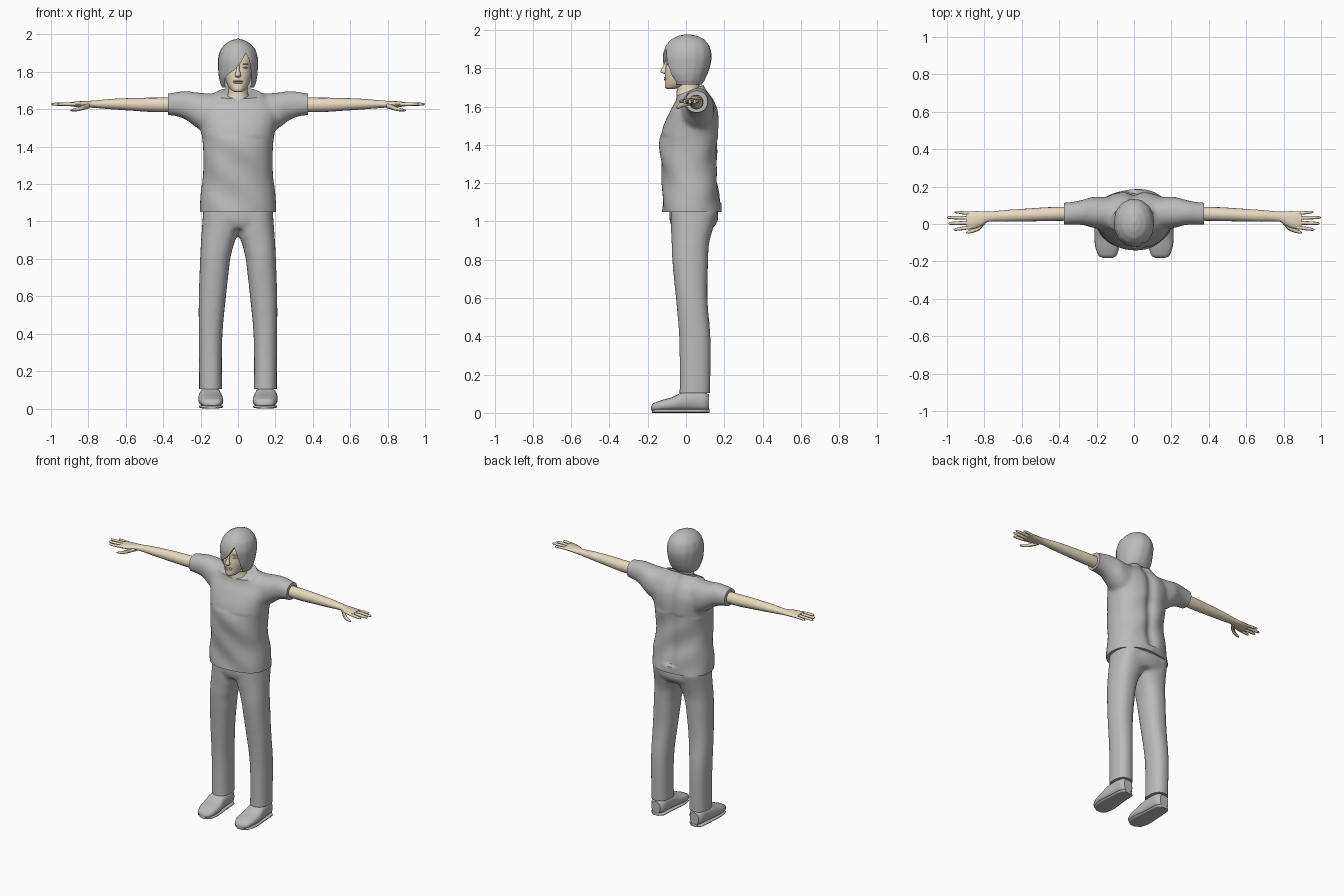
import bpy, bmesh, math
from mathutils import Vector

if "Cube" in bpy.data.objects:
    bpy.data.objects.remove(bpy.data.objects["Cube"])


def material(name, rgb):
    m = bpy.data.materials.new(name)
    m.diffuse_color = (*rgb, 1)
    m.use_nodes = True
    m.node_tree.nodes["Principled BSDF"].inputs["Base Color"].default_value = m.diffuse_color
    return m


GREY = material("cloth grey", (0.5, 0.5, 0.5))
SKIN = material("skin beige", (0.80, 0.70, 0.53))


def spline(rows, steps):
    """Smoothly interpolate section rows."""
    out = []
    for i in range(len(rows) - 1):
        p0, p1, p2, p3 = (rows[max(0, min(len(rows) - 1, i + k))] for k in (-1, 0, 1, 2))
        for s in range(steps):
            t = s / steps
            row = [b + 0.5 * t * (c - a + t * (2*a - 5*b + 4*c - d + t * (3*(b - c) + d - a)))
                   for a, b, c, d in zip(p0, p1, p2, p3)]
            row[0] = p1[0] + t * (p2[0] - p1[0])
            out.append(row)
    return out + [rows[-1]]


def loft(bm, rows, axis, n=24, power=2.0, steps=3, mirror=False):
    """Rows are (position, a_min, a_max, b_min, b_max) along the axis."""
    for sx in ((1, -1) if mirror else (1,)):
        rings = []
        for t, a0, a1, b0, b1 in spline(rows, steps):
            ring = []
            for i in range(n):
                an = 2 * math.pi * i / n
                c, s = math.cos(an), math.sin(an)
                a = (a0 + a1) / 2 + (a1 - a0) / 2 * math.copysign(abs(c) ** (2 / power), c)
                b = (b0 + b1) / 2 + (b1 - b0) / 2 * math.copysign(abs(s) ** (2 / power), s)
                x, y, z = {"x": (t, a, b), "y": (a, t, b), "z": (a, b, t)}[axis]
                ring.append(bm.verts.new((sx * x, y, z)))
            rings.append(ring)
        for r, q in zip(rings, rings[1:]):
            for i in range(n):
                j = (i + 1) % n
                bm.faces.new((r[i], r[j], q[j], q[i]))
        bm.faces.new(rings[0])
        bm.faces.new(rings[-1])


def sym(rows):
    return [(z, -w, w, y0, y1) for z, w, y0, y1 in rows]


def make(bm, name, mat, angle=50):
    bmesh.ops.recalc_face_normals(bm, faces=bm.faces)
    me = bpy.data.meshes.new(name)
    bm.to_mesh(me)
    bm.free()
    ob = bpy.data.objects.new(name, me)
    bpy.context.collection.objects.link(ob)
    me.materials.append(mat)
    smooth(me, angle)
    return ob


def smooth(me, angle=50):
    for p in me.polygons:
        p.use_smooth = True
    me.set_sharp_from_angle(angle=math.radians(angle))


def bake(ob):
    """Apply all modifiers."""
    bpy.context.view_layer.update()
    me = bpy.data.meshes.new_from_object(ob.evaluated_get(bpy.context.evaluated_depsgraph_get()))
    ob.modifiers.clear()
    ob.data = me


def fuse(ob, cuts, mat, shape=None):
    """Merge overlapping lofts into one soft cloth surface, then trim the hems."""
    ob.modifiers.new("merge", "REMESH").voxel_size = 0.011
    m = ob.modifiers.new("soften", "SMOOTH")
    m.factor, m.iterations = 0.5, 7
    bake(ob)
    bm = bmesh.new()
    bm.from_mesh(ob.data)
    for v in bm.verts:
        if shape:
            shape(v.co)
    for co, no in cuts:
        bmesh.ops.bisect_plane(bm, geom=bm.verts[:] + bm.edges[:] + bm.faces[:],
                               plane_co=co, plane_no=no, clear_outer=True)
        bmesh.ops.holes_fill(bm, edges=[e for e in bm.edges if e.is_boundary], sides=0)
    bm.to_mesh(ob.data)
    bm.free()
    ob.data.materials.clear()
    ob.data.materials.append(mat)
    smooth(ob.data)


# shirt: torso and sleeves fused, with spine groove and soft folds
bm = bmesh.new()
loft(bm, sym([(0.98, .205, -.125, .185), (1.05, .205, -.125, .185), (1.15, .2, -.122, .175),
              (1.25, .187, -.127, .163), (1.4, .187, -.138, .168), (1.5, .2, -.118, .175),
              (1.58, .215, -.082, .17), (1.64, .19, -.05, .145), (1.69, .12, -.05, .11),
              (1.74, .085, -.055, .095)]), "z", 40, 2.3)
loft(bm, [(.05, -.03, .14, 1.45, 1.69), (.15, -.03, .145, 1.46, 1.685), (.22, -.02, .145, 1.50, 1.69),
          (.28, -.005, .128, 1.545, 1.697), (.34, -.003, .117, 1.565, 1.69),
          (.42, -.003, .112, 1.57, 1.675)], "x", 28, 2.2, mirror=True)


def folds(c):
    if c.y > 0.09 and c.z > 1.1:
        c.y -= 0.02 * math.exp(-(c.x / 0.035) ** 2)
    if c.z < 1.45:
        c.y += 0.004 * math.sin(22 * c.x + 30 * c.z)


shirt = make(bm, "shirt", GREY)
fuse(shirt, [((0, 0, 1.05), (0, 0, -1)), ((.375, 0, 0), (1, 0, 0)), ((-.375, 0, 0), (-1, 0, 0)),
             ((0, -.06, 1.652), (0, -.4, 1))], GREY, folds)

# trousers: hips and two legs fused
bm = bmesh.new()
loft(bm, sym([(1.12, .187, -.085, .165), (1.04, .187, -.087, .168), (1.0, .187, -.085, .165),
              (.96, .17, -.07, .14)]), "z", 36, 2.3)
loft(bm, [(1.06, 0, .187, -.08, .165), (.95, -.004, .194, -.078, .138), (.88, .022, .199, -.075, .12),
          (.8, .042, .203, -.072, .116), (.6, .064, .21, -.053, .112), (.4, .083, .21, -.036, .128),
          (.2, .086, .208, -.033, .128), (.05, .084, .208, -.034, .125)], "z", 28, 2.3, mirror=True)
trousers = make(bm, "trousers", GREY)
fuse(trousers, [((0, 0, .105), (0, 0, -1)), ((0, 0, 1.08), (0, 0, 1))], GREY)

# shoes
bm = bmesh.new()
loft(bm, [(-.183, .115, .165, .015, .035), (-.172, .095, .188, .01, .05), (-.13, .08, .205, .01, .066),
          (-.07, .08, .212, .01, .083), (-.02, .087, .21, .01, .108), (.05, .093, .2, .01, .118),
          (.1, .098, .195, .01, .11), (.12, .115, .18, .015, .095)], "y", 20, 2.6, mirror=True)
make(bm, "shoes", GREY)
bm = bmesh.new()
loft(bm, [(-.178, .115, .165, 0, .02), (-.16, .09, .195, 0, .02), (-.1, .08, .21, 0, .02),
          (0, .09, .205, 0, .02), (.1, .097, .197, 0, .02), (.122, .12, .175, 0, .02)],
     "y", 20, 3, mirror=True)
make(bm, "shoe_soles", GREY)

# arms with palms, fingers and thumbs
bm = bmesh.new()
loft(bm, [(.33, .018, .092, 1.585, 1.662), (.45, .016, .09, 1.585, 1.662), (.56, .014, .083, 1.592, 1.66),
          (.68, .012, .075, 1.6, 1.655), (.78, .012, .066, 1.608, 1.646), (.82, -.012, .068, 1.61, 1.644),
          (.86, -.026, .068, 1.612, 1.642), (.895, -.026, .066, 1.615, 1.638)], "x", 16, mirror=True)
for y, tip, r, splay in ((-.018, .965, .0095, -.012), (.007, .992, .01, -.004),
                         (.032, 1.0, .0095, .003), (.056, .96, .0085, .008)):
    loft(bm, [(x, y + k * splay - r * f, y + k * splay + r * f, 1.627 - r * f, 1.627 + r * f)
              for x, k, f in ((.87, 0, 1), ((.87 + tip) / 2, .5, 1), (tip - .008, .95, .75), (tip, 1, .2))],
         "x", 8, steps=2, mirror=True)
loft(bm, [(.795, 0, .035, 1.605, 1.632), (.825, -.032, 0, 1.597, 1.625), (.855, -.045, -.022, 1.59, 1.611),
          (.885, -.051, -.034, 1.588, 1.602), (.897, -.049, -.042, 1.591, 1.597)], "x", 8, mirror=True)
make(bm, "arms_and_hands", SKIN)

# neck
bm = bmesh.new()
loft(bm, sym([(1.62, .075, -.05, .085), (1.66, .064, -.05, .08), (1.69, .052, -.048, .07),
              (1.76, .052, -.05, .07)]), "z", 24)
make(bm, "neck", SKIN)

# head with nose, lips and eyelids
bm = bmesh.new()
loft(bm, sym([(1.692, .018, -.1, -.06), (1.698, .032, -.109, -.03), (1.715, .048, -.111, .02),
              (1.745, .064, -.109, .06), (1.78, .073, -.11, .08), (1.82, .077, -.105, .09),
              (1.87, .077, -.103, .09), (1.92, .06, -.07, .08)]), "z", 32, 2.2)
loft(bm, sym([(1.77, .006, -.112, -.1), (1.776, .016, -.128, -.095), (1.786, .015, -.133, -.095),
              (1.81, .009, -.12, -.09), (1.84, .008, -.109, -.09)]), "z", 12)
for z in (1.741, 1.75):
    loft(bm, [(x, -.108 - f * .007, -.09, z - f * .005, z + f * .005)
              for x, f in ((-.026, .15), (-.01, 1), (.01, 1), (.026, .15))], "x", 10)
for z, d in ((1.822, .003), (1.842, .005)):
    loft(bm, [(x, -.104 + x * .25 - f * d, -.07, z - f * .005, z + f * .005)
              for x, f in ((.016, .2), (.028, 1), (.042, 1), (.054, .2))], "x", 10, mirror=True)
make(bm, "head", SKIN)

# hair: rounded bob with a swept fringe opened around the face
bm = bmesh.new()
loft(bm, sym([(1.715, .085, -.07, .082), (1.735, .094, -.085, .095), (1.77, .102, -.108, .112),
              (1.82, .106, -.118, .128), (1.87, .106, -.12, .133), (1.92, .092, -.104, .12),
              (1.953, .064, -.074, .092), (1.97, .033, -.038, .055), (1.977, .006, -.005, .02)]),
     "z", 48, 2.1, 4)
for v in bm.verts:  # strand grooves
    a = math.atan2(v.co.x, v.co.y - .007)
    k = 1 + .01 * math.sin(14 * a + 12 * v.co.z) * min(1, (1.977 - v.co.z) * 12)
    v.co.x, v.co.y = v.co.x * k, .007 + (v.co.y - .007) * k
hair = make(bm, "hair", GREY)
bm = bmesh.new()
outline = [(-.068, 1.6), (-.07, 1.765), (-.05, 1.79), (-.02, 1.81), (.015, 1.848), (.042, 1.9),
           (.06, 1.865), (.072, 1.79), (.07, 1.6)]
front = bm.faces.new([bm.verts.new((x, -.3, z)) for x, z in outline])
ext = bmesh.ops.extrude_face_region(bm, geom=[front])["geom"]
for v in ext:
    if isinstance(v, bmesh.types.BMVert):
        v.co.y = -.05
cutter = make(bm, "face_opening", GREY)
cutter.hide_render = True
cut = hair.modifiers.new("open", "BOOLEAN")
cut.operation, cut.object, cut.solver = "DIFFERENCE", cutter, "EXACT"
bake(hair)
bpy.data.objects.remove(cutter)
hair.data.materials.clear()
hair.data.materials.append(GREY)
smooth(hair.data, 40)
